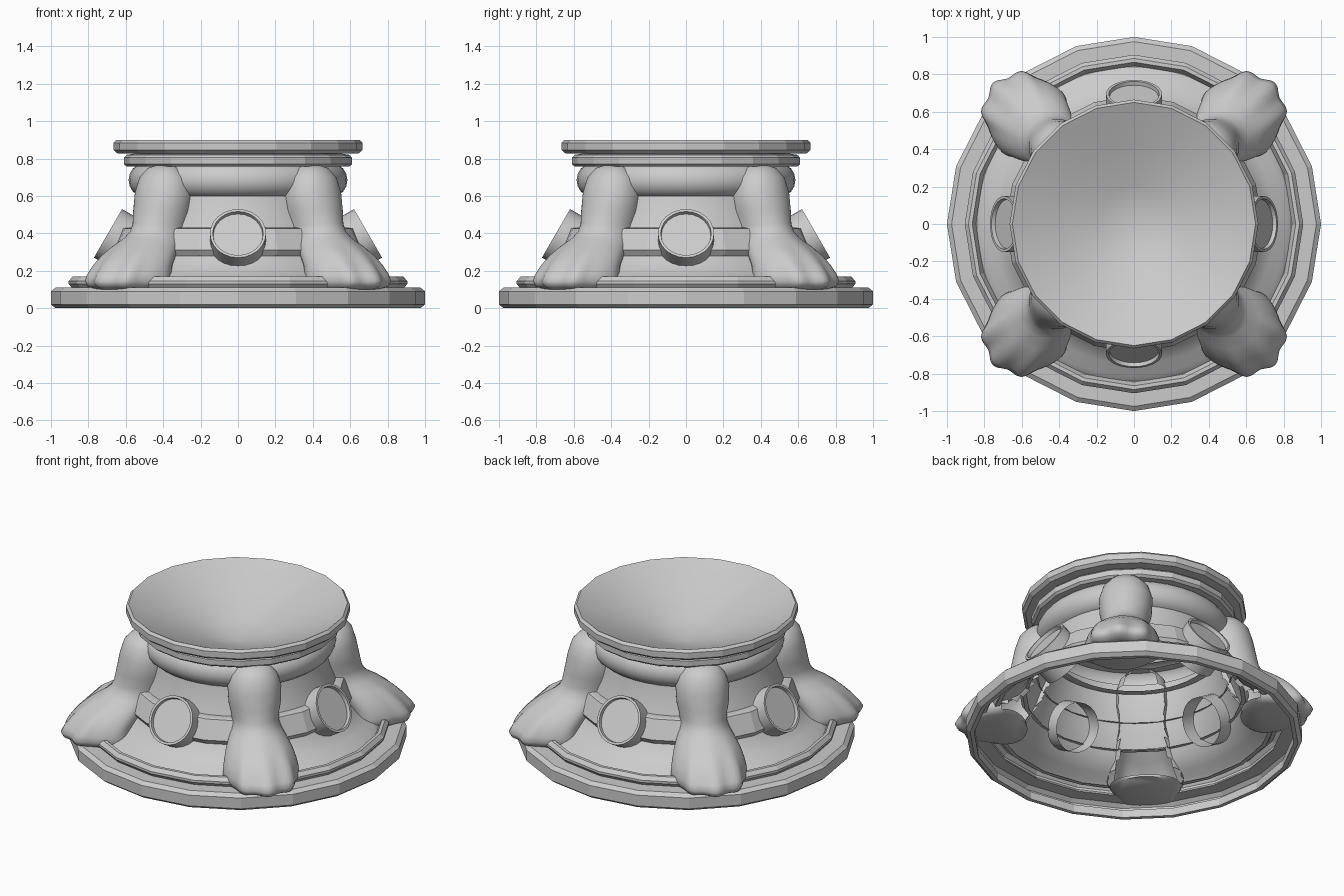
import bpy, bmesh, math
from mathutils import Matrix

if "Cube" in bpy.data.objects:
    bpy.data.objects.remove(bpy.data.objects["Cube"])


def finish(bm, name, smooth=None, matrix=None):
    if matrix:
        bm.transform(matrix)
    me = bpy.data.meshes.new(name)
    bm.to_mesh(me)
    bm.free()
    ob = bpy.data.objects.new(name, me)
    bpy.context.collection.objects.link(ob)
    if smooth:
        bpy.ops.object.select_all(action='DESELECT')
        ob.select_set(True)
        bpy.context.view_layer.objects.active = ob
        bpy.ops.object.shade_smooth_by_angle(angle=math.radians(smooth))
    return ob


def bridge(bm, a, b):
    n = len(a)
    for i in range(n):
        j = (i + 1) % n
        bm.faces.new((a[i], a[j], b[j], b[i]))


def cut(bm, test):
    bad = [f for f in bm.faces if test(f.calc_center_median())]
    bmesh.ops.delete(bm, geom=bad, context='FACES')


def lathe(name, profile, n=20, smooth=None, matrix=None, hole=None):
    bm = bmesh.new()
    prev = None
    for r, z in profile:
        if r == 0:
            tip = bm.verts.new((0, 0, z))
            for i in range(n):
                bm.faces.new((prev[i], prev[(i + 1) % n], tip))
            break
        ring = [bm.verts.new((r * math.cos(2 * math.pi * i / n),
                              r * math.sin(2 * math.pi * i / n), z)) for i in range(n)]
        if prev:
            bridge(bm, prev, ring)
        prev = ring
    if hole:
        cut(bm, hole)
    return finish(bm, name, smooth, matrix)


body = [(.84, .13), (.81, .155), (.75, .18), (.69, .23), (.645, .29), (.61, .36),
        (.58, .43), (.55, .52), (.53, .60), (.52, .66)]


def body_radius(z):
    for (r0, z0), (r1, z1) in zip(body, body[1:]):
        if z0 <= z <= z1:
            return r0 + (r1 - r0) * (z - z0) / (z1 - z0)
    return .84 if z < .13 else .5


# The body is open behind each paw
def behind_paw(p):
    return p.z < .29 and abs(abs(p.x) - abs(p.y)) / math.sqrt(2) < .16


# Stepped base rim, open underneath
lathe("base_rim", [(.95, .05), (.95, 0), (.975, 0), (1, .02), (1, .09), (.975, .11), (.89, .11),
                   (.905, .13), (.905, .145), (.885, .168), (.865, .168), (.845, .13), (.82, .13)])
# Flared body shell
lathe("body", body, n=80, smooth=40, hole=behind_paw)
# Rounded collar under the plates
lathe("collar", [(.49 + .095 * math.cos(a), .685 + .095 * math.sin(a)) for a in
                 [math.radians(-100 + 20 * k) for k in range(11)]], n=40, smooth=40)
# Two stacked plates
lathe("lower_plate", [(.50, .757), (.595, .757), (.61, .77), (.61, .805), (.595, .82), (.56, .825),
                      (.56, .832)])
lathe("upper_plate", [(.56, .828), (.645, .828), (.665, .845), (.665, .884), (.65, .9)])
# Dished top
lathe("bowl", [(.65, .9), (.42, .795), (.2, .71), (0, .655)], smooth=40)
# Belt round the body
lathe("belt", [(.64, .28), (.665, .28), (.685, .31), (.635, .425), (.615, .43), (.575, .43)])

# Tilted medallions on the four sides
for k in range(4):
    m = (Matrix.Rotation(k * math.pi / 2, 4, 'Z') @ Matrix.Translation((.695, 0, .40))
         @ Matrix.Rotation(math.radians(60), 4, 'Y'))
    lathe("medallion_%d" % (k + 1), [(.15, -.2), (.15, 0), (.135, 0), (.132, -.022), (0, -.022)],
          n=24, smooth=30, matrix=m)

# Pawed legs: z, centre radius, outward size, sideways size, toe depth
sections = [(.765, .56, .03, .04, 0), (.75, .56, .08, .09, 0), (.70, .56, .125, .135, 0),
            (.62, .56, .15, .16, 0), (.52, .57, .16, .155, 0), (.45, .58, .165, .14, 0),
            (.41, .60, .165, .14, 0), (.375, .63, .175, .15, 0), (.33, .69, .19, .175, .01),
            (.28, .74, .205, .20, .025), (.23, .78, .215, .215, .04), (.18, .80, .235, .225, .05),
            (.145, .80, .255, .225, .05), (.115, .80, .24, .21, .05), (.10, .80, .19, .17, .03)]


def paw_leg(name, matrix):
    bm = bmesh.new()
    n, prev = 54, None
    for z, c, out, side, toe in sections:
        ring = []
        for i in range(n):
            t = 2 * math.pi * i / n
            a = min(t, 2 * math.pi - t)
            f = 1 + toe * (math.cos(9 * a) if a < math.radians(60) else
                           -math.cos(math.radians(180) * (a / math.radians(60) - 1)))
            x = math.cos(t) * f * (out if math.cos(t) > 0 else min(out, .17))
            ring.append(bm.verts.new((c + x, math.sin(t) * f * side, z)))
        if prev:
            bridge(bm, ring, prev)
        else:
            bm.faces.new(ring)
        prev = ring
    bm.faces.new(prev[::-1])
    # Drop the part hidden inside the body
    cut(bm, lambda p: p.z > .12 and math.hypot(p.x, p.y) < body_radius(p.z) - .03)
    finish(bm, name, 60, matrix)


for k in range(4):
    paw_leg("paw_leg_%d" % (k + 1), Matrix.Rotation(math.pi / 4 + k * math.pi / 2, 4, 'Z'))
